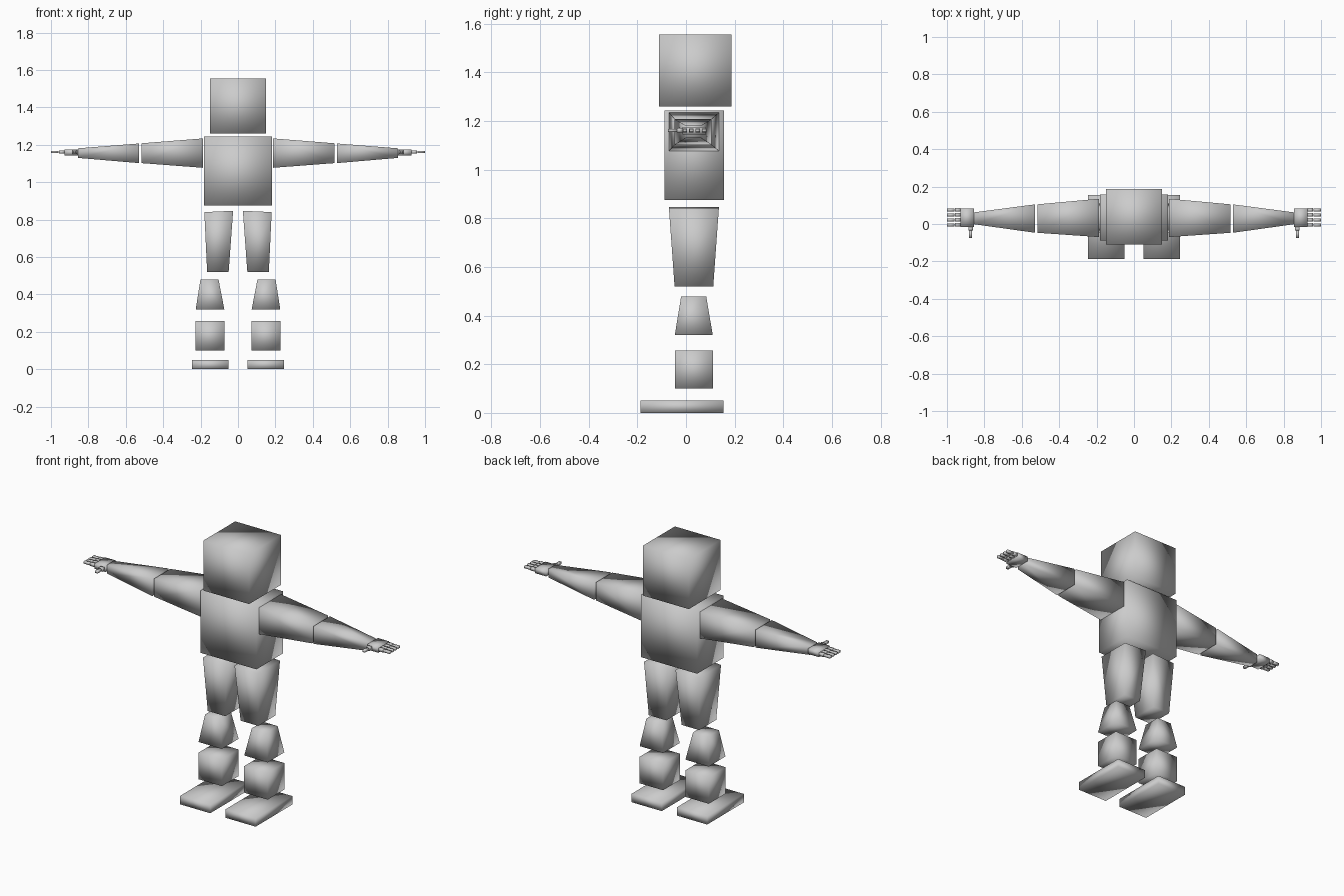
import bpy, bmesh

if "Cube" in bpy.data.objects:
    bpy.data.objects.remove(bpy.data.objects["Cube"])


def taper(name, axis, a, rect_a, b, rect_b, mirror=True, slope=0.0):
    """Smooth six-sided block lofted between two rectangles along an axis.
    Rectangles are (min1, max1, min2, max2) on the two other axes, in order."""
    bm = bmesh.new()
    rings = []
    for pos, (u0, u1, v0, v1) in ((a, rect_a), (b, rect_b)):
        ring = []
        for u, v in ((u0, v0), (u1, v0), (u1, v1), (u0, v1)):
            co = [u, v]
            co.insert(axis, pos)
            ring.append(bm.verts.new(co))
        rings.append(ring)
    lo, hi = rings
    if slope:
        hi[1].co[axis] -= slope
        hi[2].co[axis] -= slope
    bm.faces.new(lo)
    bm.faces.new(hi)
    for i in range(4):
        j = (i + 1) % 4
        bm.faces.new((lo[i], lo[j], hi[j], hi[i]))
    bmesh.ops.recalc_face_normals(bm, faces=bm.faces)
    for f in bm.faces:
        f.smooth = True
    mesh = bpy.data.meshes.new(name)
    bm.to_mesh(mesh)
    bm.free()
    ob = bpy.data.objects.new(name, mesh)
    bpy.context.collection.objects.link(ob)
    if mirror:
        mod = ob.modifiers.new("Mirror", 'MIRROR')
        mod.use_mirror_merge = False
    return ob


def block(name, x0, x1, y0, y1, z0, z1, mirror=True):
    r = (x0, x1, y0, y1)
    return taper(name, 2, z0, r, z1, r, mirror)


# Head and torso
block("head", -0.15, 0.15, -0.11, 0.188, 1.26, 1.555, False)
block("torso", -0.183, 0.183, -0.089, 0.157, 0.875, 1.243, False)

# Arms
taper("upper_arm", 0, 0.187, (-0.07, 0.135, 1.077, 1.234),
      0.516, (-0.047, 0.105, 1.102, 1.208))
taper("forearm", 0, 0.528, (-0.047, 0.105, 1.102, 1.207),
      0.856, (-0.001, 0.062, 1.13, 1.181))

# Hands: palm, four two-part fingers, thumb
block("palm", 0.856, 0.928, -0.015, 0.083, 1.144, 1.175)
for i in range(4):
    y = -0.014 + i * 0.0265
    block("finger_base", 0.928, 0.958, y, y + 0.019, 1.153, 1.17)
    block("finger_tip", 0.959, 1.0, y + 0.001, y + 0.018, 1.155, 1.168)
block("thumb_base", 0.862, 0.886, -0.036, -0.015, 1.152, 1.171)
block("thumb_tip", 0.866, 0.882, -0.074, -0.036, 1.155, 1.168)

# Legs
taper("thigh", 2, 0.52, (0.05, 0.165, -0.047, 0.112),
      0.847, (0.026, 0.18, -0.07, 0.135), slope=0.007)
taper("shin", 2, 0.32, (0.073, 0.226, -0.046, 0.11),
      0.479, (0.104, 0.201, -0.02, 0.083))
block("ankle", 0.073, 0.226, -0.046, 0.11, 0.1, 0.257)
block("foot", 0.05, 0.247, -0.188, 0.155, 0.0, 0.05)
